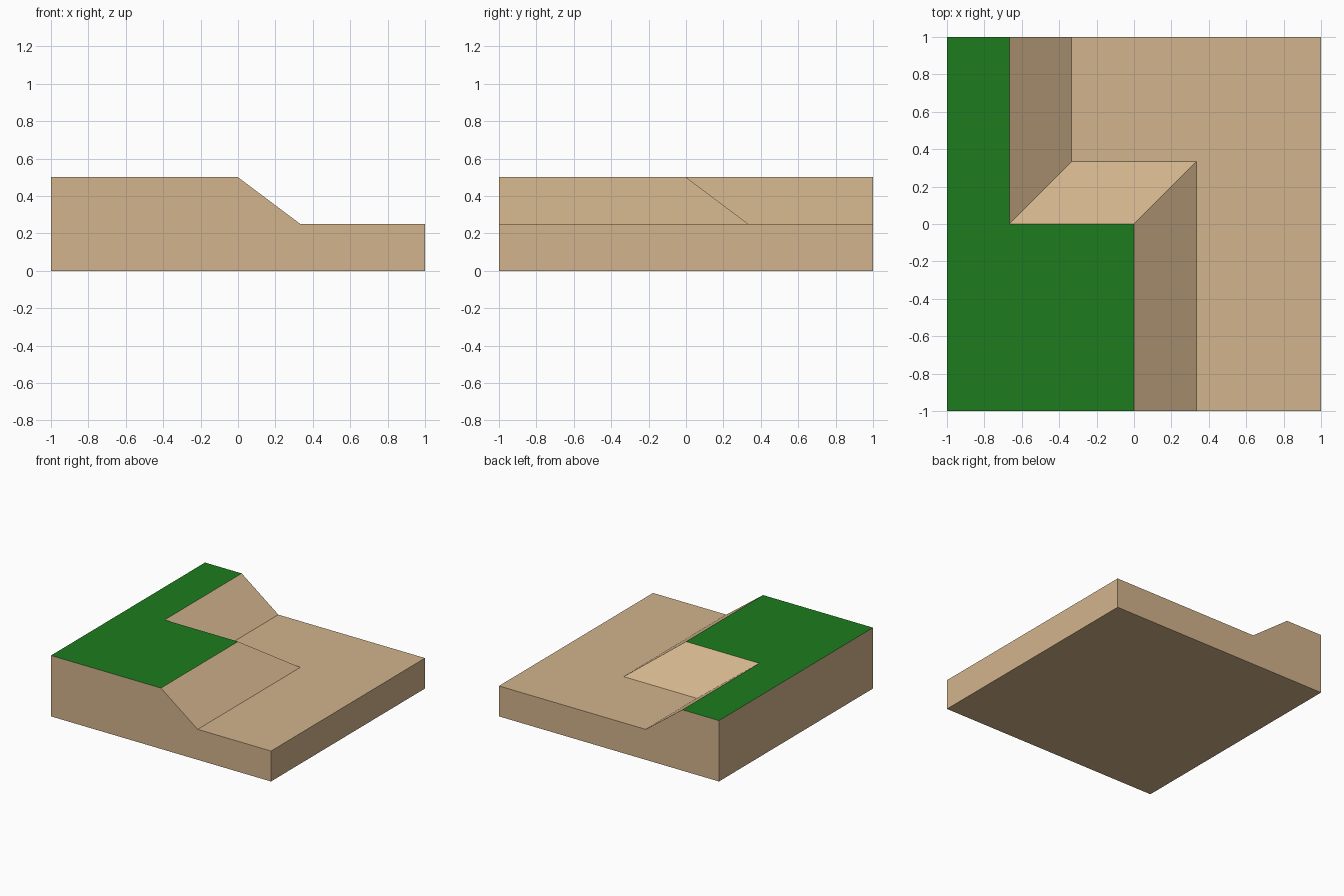
import bpy, bmesh

if "Cube" in bpy.data.objects:
    bpy.data.objects.remove(bpy.data.objects["Cube"])

LOW, HIGH = 0.25, 0.5
T = 1 / 3


def material(name, color):
    mat = bpy.data.materials.new(name)
    mat.diffuse_color = (*color, 1)
    mat.use_nodes = True
    mat.node_tree.nodes["Principled BSDF"].inputs["Base Color"].default_value = mat.diffuse_color
    return mat


bm = bmesh.new()


def verts(points, z):
    return [bm.verts.new((x, y, z)) for x, y in points]


# stepped edge of the plateau, and the foot of its slope, front to back
crest = verts([(0, -1), (0, 0), (-2 * T, 0), (-2 * T, 1)], HIGH)
foot = verts([(T, -1), (T, T), (-T, T), (-T, 1)], LOW)

# outer corners
high_front, high_back = verts([(-1, -1), (-1, 1)], HIGH)
low_front, low_back = verts([(1, -1), (1, 1)], LOW)
base = verts([(-1, -1), (1, -1), (1, 1), (-1, 1)], 0)

# grassy plateau
grass = bm.faces.new([high_front, *crest, high_back])
grass.material_index = 1

# sandy lower ground
bm.faces.new([low_front, low_back, *reversed(foot)])

# slope between the two levels
for i in range(3):
    bm.faces.new([crest[i], foot[i], foot[i + 1], crest[i + 1]])

# side walls and underside
bm.faces.new([base[0], base[1], low_front, foot[0], crest[0], high_front])
bm.faces.new([base[1], base[2], low_back, low_front])
bm.faces.new([base[2], base[3], high_back, crest[3], foot[3], low_back])
bm.faces.new([base[3], base[0], high_front, high_back])
bm.faces.new(base[::-1])
bmesh.ops.recalc_face_normals(bm, faces=bm.faces)

mesh = bpy.data.meshes.new("terrain_tile")
bm.to_mesh(mesh)
bm.free()
mesh.materials.append(material("sand", (0.645, 0.456, 0.262)))
mesh.materials.append(material("grass", (0.0123, 0.198, 0.0123)))
tile = bpy.data.objects.new("terrain_tile", mesh)
bpy.context.collection.objects.link(tile)
